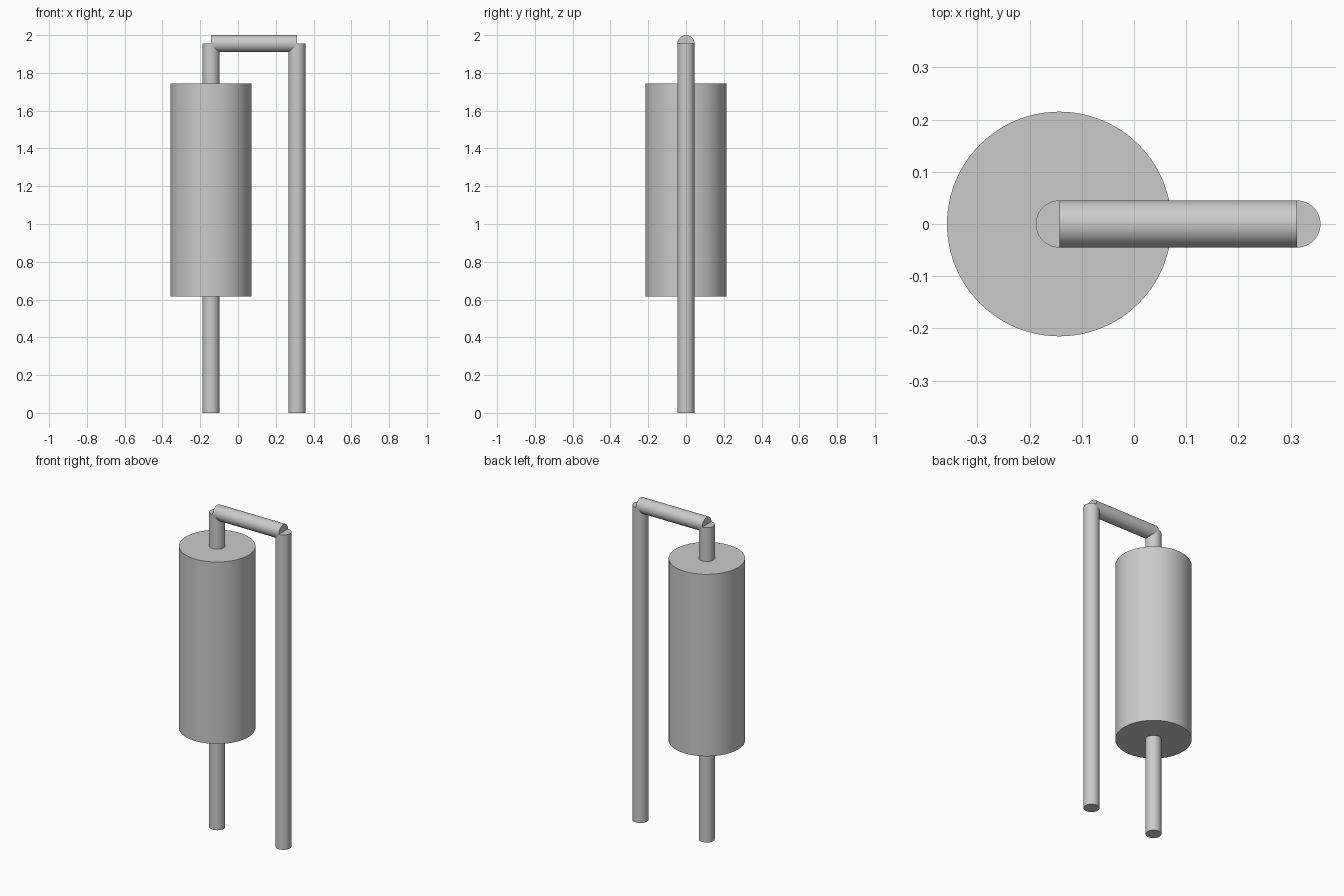
import bpy
import math
from mathutils import Vector

default = bpy.data.objects.get("Cube")
if default:
    bpy.data.objects.remove(default, do_unlink=True)

# Single plain grey finish
grey = bpy.data.materials.new("light_grey")
grey.use_nodes = True
colour = (0.6, 0.6, 0.6, 1.0)
grey.diffuse_color = colour
grey.node_tree.nodes["Principled BSDF"].inputs["Base Color"].default_value = colour


def cylinder(name, start, end, radius):
    """Closed cylinder running between two points."""
    start, end = Vector(start), Vector(end)
    axis = end - start
    bpy.ops.mesh.primitive_cylinder_add(
        vertices=96, radius=radius, depth=axis.length,
        location=(start + end) / 2,
        rotation=axis.to_track_quat('Z', 'Y').to_euler())
    obj = bpy.context.object
    obj.name = name
    obj.data.materials.append(grey)
    bpy.ops.object.shade_smooth_by_angle(angle=math.radians(30))
    return obj


PIPE_RADIUS = 0.045
BODY_RADIUS = 0.215
BODY_X = -0.143
RETURN_X = 0.312
BEND_Z = 2.0 - PIPE_RADIUS

# Wide canister around the first pipe
cylinder("canister", (BODY_X, 0, 0.615), (BODY_X, 0, 1.745), BODY_RADIUS)

# Upright pipes and the bar that joins them
cylinder("canister_pipe", (BODY_X, 0, 0), (BODY_X, 0, BEND_Z), PIPE_RADIUS)
cylinder("return_pipe", (RETURN_X, 0, 0), (RETURN_X, 0, BEND_Z), PIPE_RADIUS)
cylinder("top_pipe", (BODY_X, 0, BEND_Z), (RETURN_X, 0, BEND_Z), PIPE_RADIUS)
